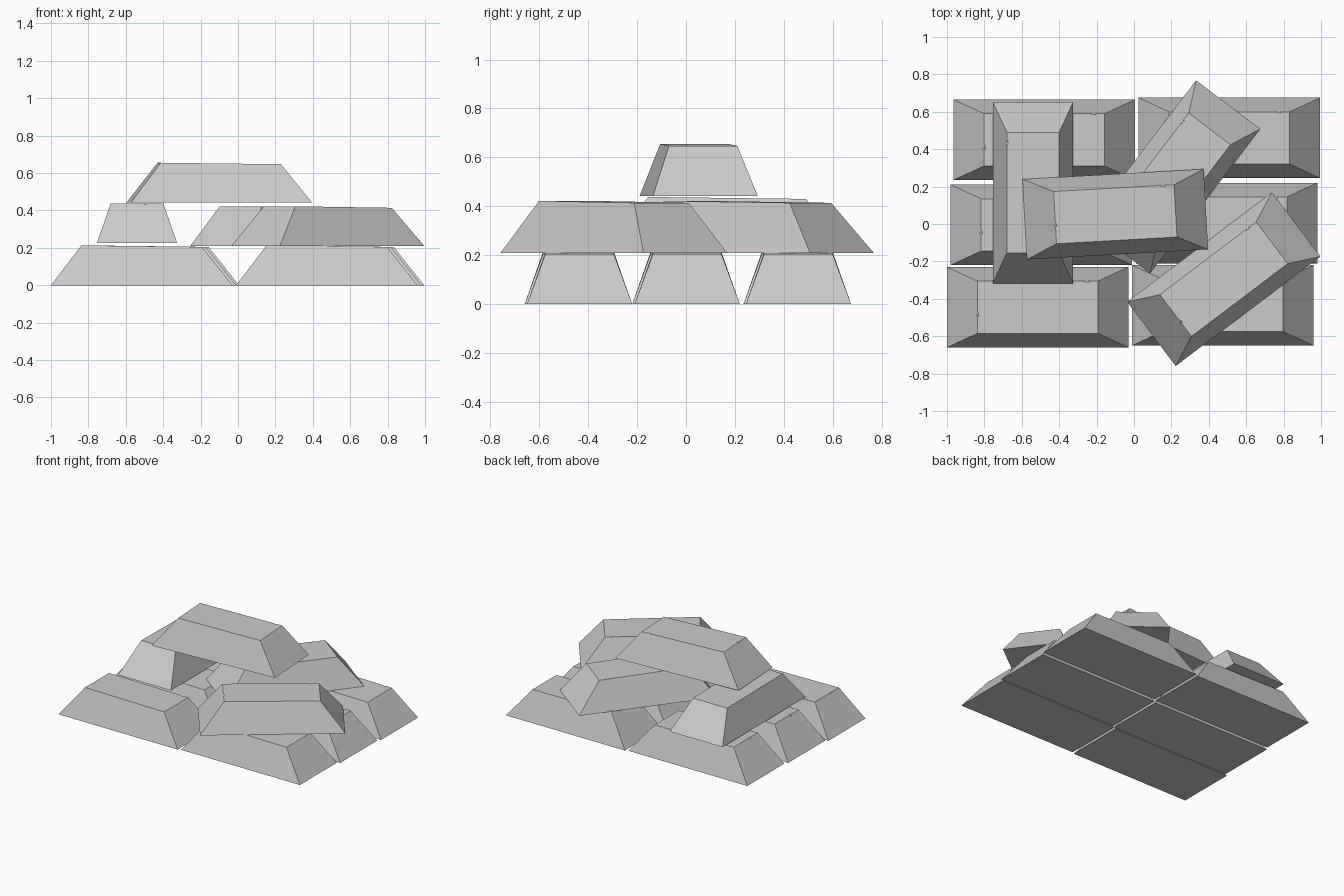
import bpy, bmesh
from math import radians
from mathutils import Matrix, Vector

cube = bpy.data.objects.get("Cube")
if cube:
    bpy.data.objects.remove(cube, do_unlink=True)

metal = bpy.data.materials.new("pale_grey_metal")
metal.use_nodes = True
grey = (0.6, 0.6, 0.6, 1)
metal.diffuse_color = grey
metal.node_tree.nodes["Principled BSDF"].inputs["Base Color"].default_value = grey

LENGTH, WIDTH, HEIGHT = 0.97, 0.43, 0.213


def new_object(name, bm):
    mesh = bpy.data.meshes.new(name)
    bm.to_mesh(mesh)
    bm.free()
    obj = bpy.data.objects.new(name, mesh)
    bpy.context.collection.objects.link(obj)
    return obj


# Tapered bar whose top sinks slightly towards its +x end
def ingot_bmesh():
    bm = bmesh.new()
    bmesh.ops.create_cube(bm, size=1)
    for v in bm.verts:
        top = v.co.z > 0
        v.co.x *= 0.645 if top else LENGTH
        v.co.y *= 0.28 if top else WIDTH
        v.co.z = HEIGHT - (0.008 if v.co.x > 0 else 0) if top else 0
    return bm


# Small faceted cutters that chip the top edges
def chip_cutter():
    bm = bmesh.new()
    for spot, turn in (((-0.335, -0.04, 0.235), 20), ((0.265, 0.15, 0.23), 50)):
        place = Matrix.Translation(Vector(spot)) @ Matrix.Rotation(radians(turn), 4, "Z")
        bmesh.ops.create_icosphere(bm, subdivisions=1, radius=0.036, matrix=place)
    cutter = new_object("chip_cutter", bm)
    cutter.hide_render = True
    cutter.hide_viewport = True
    return cutter


# Chipped master mesh, shared by every ingot
cutter = chip_cutter()
master = new_object("bottom_ingot_front_right", ingot_bmesh())
master.data.materials.append(metal)
cut = master.modifiers.new("chips", "BOOLEAN")
cut.object = cutter
cut.solver = "EXACT"
graph = bpy.context.evaluated_depsgraph_get()
chipped = bpy.data.meshes.new_from_object(master.evaluated_get(graph))
master.modifiers.clear()
master.data = chipped
chipped.materials.clear()
chipped.materials.append(metal)
for face in chipped.polygons:
    face.material_index = 0
bpy.data.objects.remove(cutter, do_unlink=True)


def place(obj, x, y, z, turn):
    obj.location = (x, y, z)
    obj.rotation_euler.z = radians(turn)


# Bottom layer of six, middle layer of three, one on top
place(master, -0.515, -0.445, 0, 0)
stack = (
    ("bottom_ingot_middle_right", -0.495, -0.005, 0, 0),
    ("bottom_ingot_back_right", -0.48, 0.45, 0, 0),
    ("bottom_ingot_front_left", 0.475, -0.435, 0, 0),
    ("bottom_ingot_middle_left", 0.495, 0.005, 0, 0),
    ("bottom_ingot_back_left", 0.51, 0.46, 0, 0),
    ("crosswise_ingot", -0.54, 0.168, 0.225, 90),
    ("slanted_ingot_front", 0.48, -0.295, 0.209, 37.1),
    ("slanted_ingot_back", 0.209, 0.252, 0.209, 52.7),
    ("top_ingot", -0.1, 0.052, 0.442, 3.2),
)
for name, x, y, z, turn in stack:
    ingot = bpy.data.objects.new(name, chipped)
    bpy.context.collection.objects.link(ingot)
    place(ingot, x, y, z, turn)
